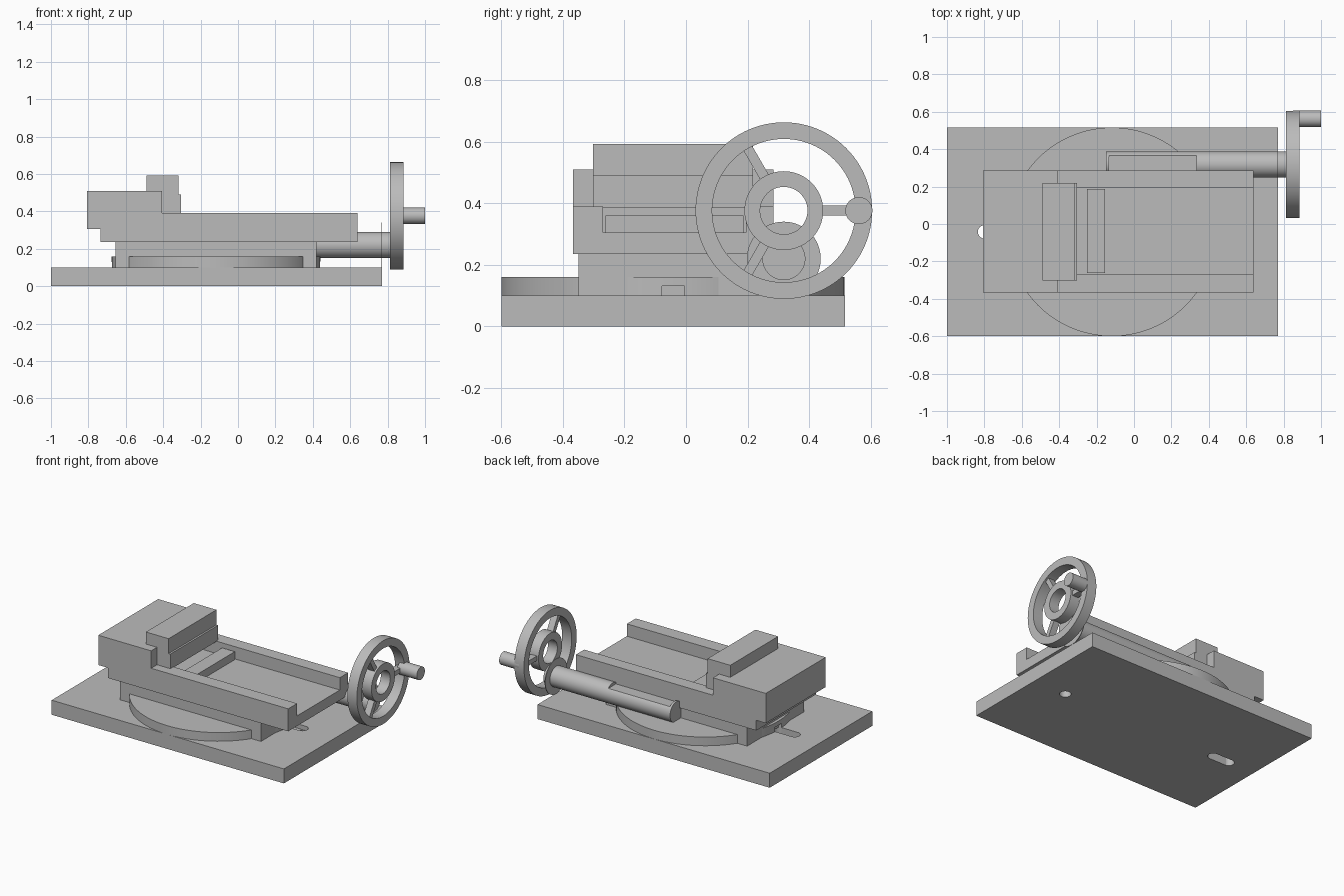
import bpy, bmesh, math
from mathutils import Matrix, Vector

if "Cube" in bpy.data.objects:
    bpy.data.objects.remove(bpy.data.objects["Cube"])

grey = bpy.data.materials.new("machine grey")
grey.diffuse_color = (0.5, 0.5, 0.5, 1)
grey.use_nodes = True
grey.node_tree.nodes["Principled BSDF"].inputs["Base Color"].default_value = grey.diffuse_color


def finish(name, bm, smooth=False):
    bmesh.ops.recalc_face_normals(bm, faces=bm.faces)
    me = bpy.data.meshes.new(name)
    bm.to_mesh(me)
    bm.free()
    me.materials.append(grey)
    ob = bpy.data.objects.new(name, me)
    bpy.context.collection.objects.link(ob)
    if smooth:
        bpy.ops.object.select_all(action='DESELECT')
        ob.select_set(True)
        bpy.context.view_layer.objects.active = ob
        bpy.ops.object.shade_smooth_by_angle(angle=math.radians(30))
    return ob


def box(name, x, y, z):
    bm = bmesh.new()
    size = Vector((x[1] - x[0], y[1] - y[0], z[1] - z[0]))
    mid = Vector((sum(x) / 2, sum(y) / 2, sum(z) / 2))
    bmesh.ops.create_cube(bm, size=1, matrix=Matrix.Translation(mid) @ Matrix.Diagonal((*size, 1)))
    return finish(name, bm)


def extrude(name, pts, direction, smooth=False):
    bm = bmesh.new()
    face = bm.faces.new([bm.verts.new(p) for p in pts])
    new = bmesh.ops.extrude_face_region(bm, geom=[face])['geom']
    bmesh.ops.translate(bm, vec=direction, verts=[v for v in new if isinstance(v, bmesh.types.BMVert)])
    return finish(name, bm, smooth)


def rod_x(name, x0, x1, y, z, r, n=64):
    pts = [(x0, y + r * math.cos(i * math.tau / n), z + r * math.sin(i * math.tau / n)) for i in range(n)]
    return extrude(name, pts, (x1 - x0, 0, 0), True)


def ring_x(name, x0, x1, y, z, r0, r1, n=96):
    bm = bmesh.new()
    loops = []
    for x, r in ((x0, r0), (x0, r1), (x1, r1), (x1, r0)):
        loops.append([bm.verts.new((x, y + r * math.cos(i * math.tau / n), z + r * math.sin(i * math.tau / n)))
                      for i in range(n)])
    for k in range(4):
        a, b = loops[k], loops[(k + 1) % 4]
        for i in range(n):
            j = (i + 1) % n
            bm.faces.new((a[i], a[j], b[j], b[i]))
    return finish(name, bm, True)


def slot(name, x0, x1, y, r, z0, z1, n=16):
    pts = []
    for cx, start in ((x1 - r, -math.pi / 2), (x0 + r, math.pi / 2)):
        for i in range(n):
            a = start + math.pi * i / n
            pts.append((cx + r * math.cos(a), y + r * math.sin(a), z0))
    return extrude(name, pts, (0, 0, z1 - z0))


def cut(ob, cutters):
    bpy.context.view_layer.objects.active = ob
    for c in cutters:
        m = ob.modifiers.new("cut", 'BOOLEAN')
        m.operation, m.object, m.solver = 'DIFFERENCE', c, 'EXACT'
        bpy.ops.object.modifier_apply(modifier=m.name)


# Base plate and swivel disc, with clamping slots
base = box("base_plate", (-1, 0.77), (-0.60, 0.517), (0, 0.10))
CX, CY, R = -0.118, -0.042, 0.558
disc = extrude("swivel_disc", [(CX + R * math.cos(i * math.tau / 128), CY + R * math.sin(i * math.tau / 128), 0.10)
                               for i in range(128)], (0, 0, 0.06), True)
cutters = [slot("left_slot_cutter", -0.835, -0.64, CY, 0.036, -0.1, 0.13),
           slot("right_hole_cutter", 0.483, 0.556, CY, 0.036, -0.1, 0.13),
           slot("right_groove_cutter", 0.36, 0.557, CY, 0.037, 0.07, 0.131)]
cut(base, cutters)
cut(disc, cutters)

# Slide: foot, U-shaped bed and raised head
box("slide_foot", (-0.655, 0.42), (-0.35, 0.27), (0.10, 0.235))
Y0, Y1 = -0.367, 0.285
bed = [(Y0, 0.235), (Y1, 0.235), (Y1, 0.39), (0.195, 0.39), (0.195, 0.305),
       (-0.27, 0.305), (-0.27, 0.39), (Y0, 0.39)]
extrude("slide_bed", [(-0.735, y, z) for y, z in bed], (1.375, 0, 0))
box("slide_head", (-0.808, -0.405), (Y0, Y1), (0.305, 0.51))

# Fixed jaw, jaw plate and bar lying in the channel
box("jaw", (-0.49, -0.317), (-0.303, 0.218), (0.39, 0.593))
box("jaw_plate", (-0.40, -0.304), (-0.303, 0.218), (0.385, 0.49))
box("channel_bar", (-0.252, -0.155), (-0.262, 0.187), (0.30, 0.36))

# Feed tube with a flat on top, and its thin flange
TY, TZ = 0.318, 0.22
tube = rod_x("feed_tube", -0.15, 0.815, TY, TZ, 0.07)
flat = box("flat_cutter", (-0.135, 0.335), (0.2, 0.45), (0.27, 0.35))
cut(tube, [flat])
rod_x("tube_flange", 0.766, 0.771, TY, TZ, 0.12)

for c in cutters + [flat]:
    bpy.data.objects.remove(c)

# Handwheel: rim, hub, three spokes and a crank handle
WZ, WX = 0.376, (0.812, 0.884)
ring_x("wheel_rim", *WX, TY, WZ, 0.233, 0.287)
ring_x("wheel_hub", *WX, TY, WZ, 0.077, 0.128)
for i in range(3):
    a = i * math.tau / 3
    pts = []
    for r, w in ((0.12, -0.016), (0.24, -0.016), (0.24, 0.016), (0.12, 0.016)):
        pts.append((0.825, TY + r * math.cos(a) - w * math.sin(a), WZ + r * math.sin(a) + w * math.cos(a)))
    extrude("wheel_spoke_%d" % (i + 1), pts, (0.046, 0, 0))
rod_x("crank_handle", 0.85, 1.0, 0.562, WZ, 0.044, 48)
